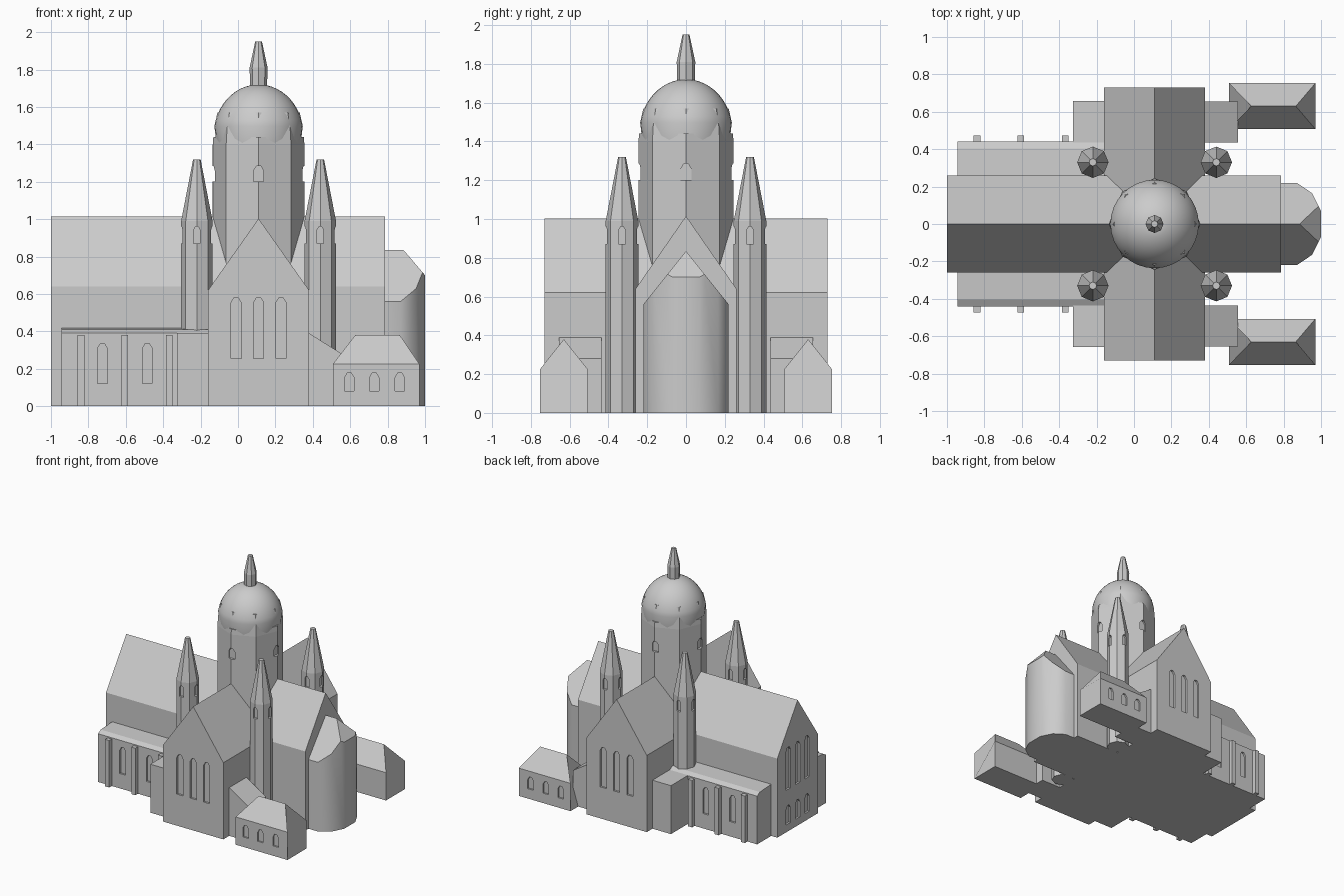
import bpy, bmesh, math
from mathutils import Vector

if "Cube" in bpy.data.objects:
    bpy.data.objects.remove(bpy.data.objects["Cube"])

stone = bpy.data.materials.new("light_stone_grey")
stone.diffuse_color = (0.6, 0.6, 0.6, 1)
stone.use_nodes = True
stone.node_tree.nodes["Principled BSDF"].inputs["Base Color"].default_value = stone.diffuse_color


def finish(name, bm, smooth=0):
    bmesh.ops.recalc_face_normals(bm, faces=bm.faces)
    me = bpy.data.meshes.new(name)
    bm.to_mesh(me)
    bm.free()
    me.materials.append(stone)
    ob = bpy.data.objects.new(name, me)
    bpy.context.collection.objects.link(ob)
    if smooth:
        bpy.ops.object.select_all(action='DESELECT')
        ob.select_set(True)
        bpy.context.view_layer.objects.active = ob
        bpy.ops.object.shade_smooth_by_angle(angle=smooth)
    return ob


def add_prism(bm, pts, axis, a, b):
    """Extrude a 2D outline along an axis from a to b."""
    put = {'x': lambda p, t: (t, p[0], p[1]),
           'y': lambda p, t: (p[0], t, p[1]),
           'z': lambda p, t: (p[0], p[1], t)}[axis]
    lo = [bm.verts.new(put(p, a)) for p in pts]
    hi = [bm.verts.new(put(p, b)) for p in pts]
    bm.faces.new(lo)
    bm.faces.new(hi[::-1])
    for i in range(len(pts)):
        j = (i + 1) % len(pts)
        bm.faces.new((lo[i], hi[i], hi[j], lo[j]))


def prism(name, pts, axis, a, b):
    bm = bmesh.new()
    add_prism(bm, pts, axis, a, b)
    return finish(name, bm)


def box(name, x0, x1, y0, y1, z1):
    return prism(name, [(x0, y0), (x1, y0), (x1, y1), (x0, y1)], 'z', 0, z1)


def gable(c, w, eave, ridge):
    return [(c - w, 0), (c + w, 0), (c + w, eave), (c, ridge), (c - w, eave)]


def lancet(c, w, z0, z1):
    h = w / 2
    return [(c - h, z0), (c + h, z0), (c + h, z1 - h), (c + h * .4, z1),
            (c - h * .4, z1), (c - h, z1 - h)]


def turned(name, rings, n, cx, cy, smooth=0):
    """Stack of n-sided rings (radius, z), first corner on the x axis."""
    bm = bmesh.new()
    rows = [[bm.verts.new((cx + r * math.cos(2 * math.pi * i / n),
                           cy + r * math.sin(2 * math.pi * i / n), z))
             for i in range(n)] for r, z in rings]
    bm.faces.new(rows[0])
    bm.faces.new(rows[-1])
    for lo, hi in zip(rows, rows[1:]):
        for i in range(n):
            j = (i + 1) % n
            bm.faces.new((lo[i], lo[j], hi[j], hi[i]))
    return finish(name, bm, smooth)


def carve(ob, cuts):
    """Cut recesses; each cut is (outline, axis, a, b)."""
    bm = bmesh.new()
    for c in cuts:
        add_prism(bm, *c)
    tool = finish("window_cutter", bm)
    tool.hide_render = True
    mod = ob.modifiers.new("windows", 'BOOLEAN')
    mod.operation, mod.solver, mod.object = 'DIFFERENCE', 'EXACT', tool
    bpy.context.view_layer.objects.active = ob
    bpy.ops.object.modifier_apply(modifier=mod.name)
    bpy.data.objects.remove(tool)


def corner_cuts(cx, cy, r, w, z0, z1, depth):
    """Small openings on the four axis corners of a tower."""
    out = []
    for s in (1, -1):
        a, b = s * (r - depth), s * (r + .05)
        out.append((lancet(cy, w, z0, z1), 'x', cx + a, cx + b))
        out.append((lancet(cx, w, z0, z1), 'y', cy + a, cy + b))
    return out


CX = 0.11  # crossing centre

# Nave with west front windows
nave = prism("nave", gable(0, .26, .64, 1.015), 'x', -1, .785)
carve(nave, [(lancet(y, .055, z0, z1), 'x', -1.1, -.985)
             for y in (-.12, 0, .12) for z0, z1 in ((.34, .68), (.06, .21))])

# Transept with tall windows at both ends
transept = prism("transept", gable(CX, .27, .62, 1.003), 'y', -.73, .73)
carve(transept, [(lancet(CX + d, .055, .255, .58), 'y', s * .715, s * .9)
                 for d in (-.12, 0, .12) for s in (1, -1)])

# Rounded apse: gabled body trimmed by wall planes and a hip plane
bm = bmesh.new()
add_prism(bm, gable(0, .22, .56, .835), 'x', .7, 1)
planes = [((.885, 0, .835), (.135, 0, .115))]
for s in (1, -1):
    planes += [((.87, s * .22, 0), (.055, s * .082, 0)),
               ((.952, s * .165, 0), (.095, s * .048, 0))]
for co, no in planes:
    res = bmesh.ops.bisect_plane(bm, geom=bm.verts[:] + bm.edges[:] + bm.faces[:],
                                 dist=1e-5, plane_co=co,
                                 plane_no=Vector(no).normalized(), clear_outer=True)
    edges = [e for e in res['geom_cut'] if isinstance(e, bmesh.types.BMEdge)]
    bmesh.ops.holes_fill(bm, edges=edges, sides=0)
finish("apse", bm, .62)

for s in (1, -1):
    side = "back" if s > 0 else "front"

    # Side aisle with windows and buttresses
    aisle = prism("aisle_" + side, [(s * .1, 0), (s * .44, 0), (s * .44, .39),
                                    (s * .405, .41), (s * .26, .418), (s * .1, .418)],
                  'x', -.945, 0)
    carve(aisle, [(lancet(x, .052, .12, .335), 'y', s * .425, s * .6)
                  for x in (-.725, -.485)])
    for x in (-.84, -.606, -.367):
        box("buttress_" + side, x - .018, x + .018, s * .4, s * .473, .38)

    # Low blocks either side of the transept
    box("west_annex_" + side, -.325, 0, s * .3, s * .657, .392)
    prism("east_annex_" + side, [(.2, 0), (.555, 0), (.555, .28), (.38, .39), (.2, .39)],
          'y', s * .435, s * .655)

    # Hipped chapel
    bm = bmesh.new()
    add_prism(bm, gable(s * .63, .123, .225, .38), 'x', .507, .97)
    for v in bm.verts:
        if v.co.z > .37:
            v.co.x += .12 if v.co.x < .7 else -.105
    chapel = finish("chapel_" + side, bm)
    carve(chapel, [(lancet(x, .05, .08, .178), 'y', s * .74, s * .85)
                   for x in (.595, .728, .865)])

    # Corner turrets with spires
    for x in (CX - .33, CX + .33):
        turret = turned("turret_" + side, [(.084, 0), (.084, .99), (.02, 1.32)],
                        8, x, s * .33)
        carve(turret, corner_cuts(x, s * .33, .084, .035, .87, .96, .02))

# Octagonal drum, leaning in where it meets the dome
drum = turned("drum", [(.245, .5), (.245, 1.4), (.238, 1.49), (.22, 1.57)], 8, CX, 0)
carve(drum, corner_cuts(CX, 0, .245, .055, 1.2, 1.285, .02)
      + corner_cuts(CX, 0, .245, .08, 1.44, 1.54, .03))

# Round dome
dome_rings = [(.225, 1.4)] + [(.24 * math.cos(t), 1.45 + .27 * math.sin(t))
                              for t in [math.radians(10 + 7 * i) for i in range(11)]]
turned("dome", dome_rings, 32, CX, 0, .6)

# Lantern on the dome
turned("lantern", [(.044, 1.66), (.048, 1.81), (.018, 1.95)], 8, CX, 0)
